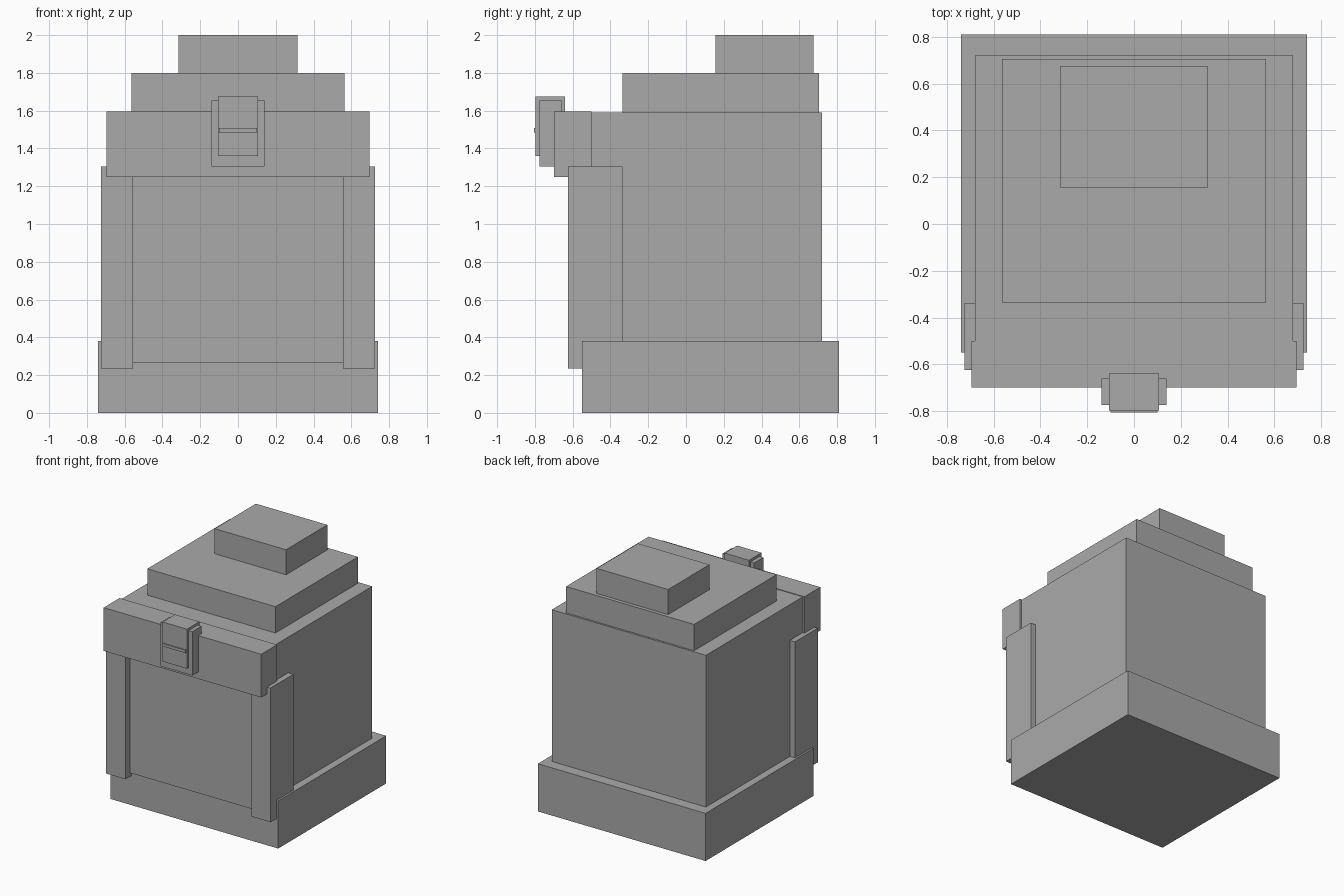
import bpy
import bmesh
from mathutils import Vector

cube = bpy.data.objects.get("Cube")
if cube:
    bpy.data.objects.remove(cube, do_unlink=True)

grey = bpy.data.materials.new("plain grey")
grey.use_nodes = True
colour = (0.4, 0.4, 0.4, 1)
grey.diffuse_color = colour
grey.node_tree.nodes["Principled BSDF"].inputs["Base Color"].default_value = colour


def box(name, x, y, z):
    """Box from its (low, high) limits along each axis."""
    low, high = (Vector(corner) for corner in zip(x, y, z))
    size = high - low
    bm = bmesh.new()
    bmesh.ops.create_cube(bm, size=1)
    bmesh.ops.scale(bm, vec=size, verts=bm.verts)
    mesh = bpy.data.meshes.new(name)
    bm.to_mesh(mesh)
    bm.free()
    mesh.materials.append(grey)
    obj = bpy.data.objects.new(name, mesh)
    obj.location = (low + high) / 2
    bpy.context.collection.objects.link(obj)
    return obj


def centred(name, half_width, y, z):
    return box(name, (-half_width, half_width), y, z)


# Main body on its wide base
centred("base", 0.74, (-0.55, 0.81), (0, 0.38))
centred("body", 0.68, (-0.57, 0.72), (0.265, 1.59))

# Stepped top
centred("top_step", 0.565, (-0.335, 0.705), (1.59, 1.8))
centred("top_block", 0.315, (0.155, 0.675), (1.8, 2))

# Band across the upper front
centred("front_band", 0.695, (-0.7, -0.5), (1.25, 1.595))

# Corner posts on both sides
for side, x in (("left", (0.555, 0.725)), ("right", (-0.725, -0.555))):
    box(side + "_corner_post", x, (-0.625, -0.337), (0.235, 1.305))

# Latch with its raised plate and thin bar
centred("latch_back", 0.14, (-0.775, -0.66), (1.305, 1.655))
centred("latch_plate", 0.107, (-0.797, -0.64), (1.36, 1.675))
centred("latch_bar", 0.1, (-0.806, -0.79), (1.485, 1.508))
